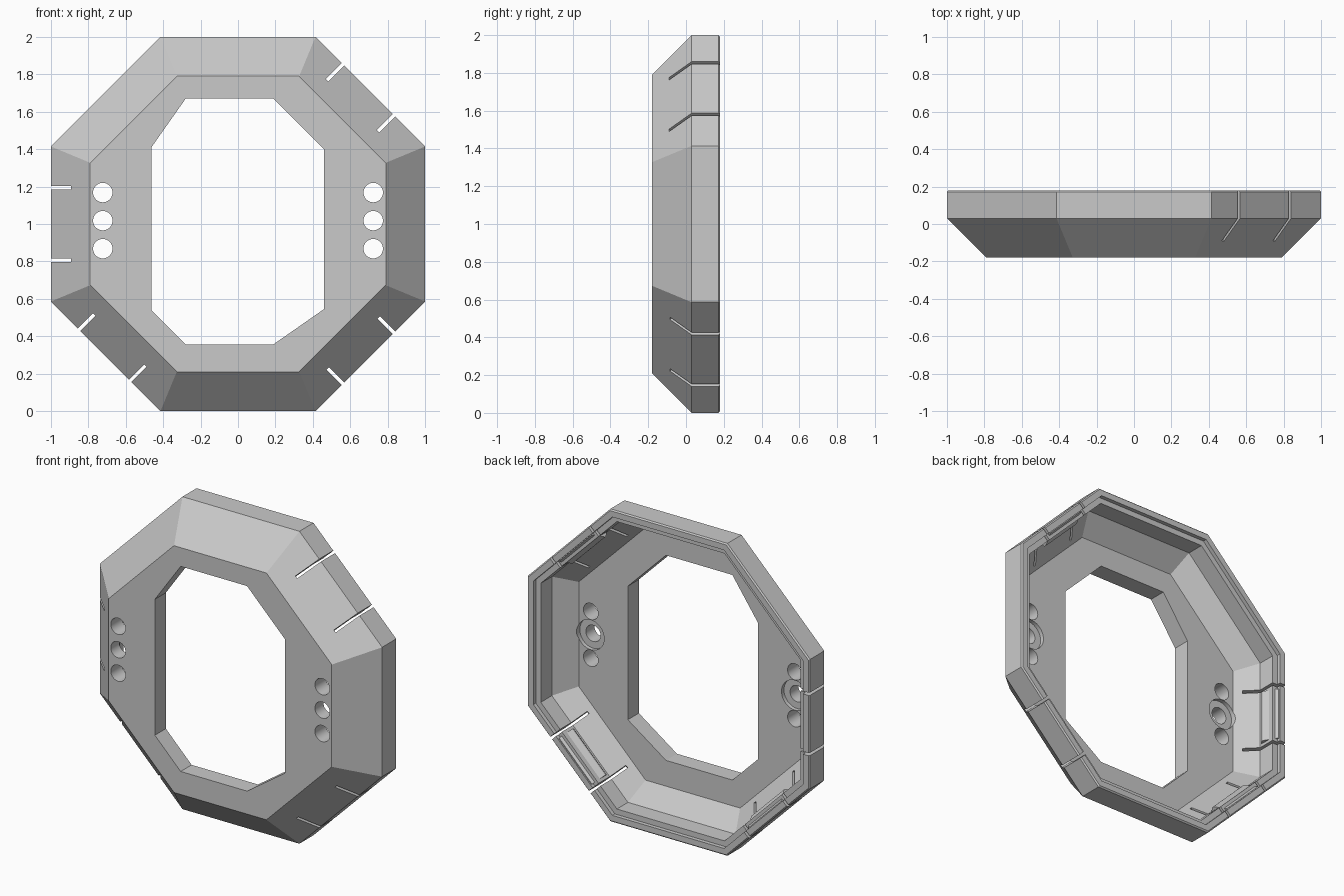
import bpy, bmesh, math
from mathutils import Vector

cube = bpy.data.objects.get("Cube")
if cube:
    bpy.data.objects.remove(cube, do_unlink=True)

grey = bpy.data.materials.new("light_grey")
grey.use_nodes = True
colour = (0.59, 0.59, 0.59, 1)
grey.diffuse_color = colour
grey.node_tree.nodes["Principled BSDF"].inputs["Base Color"].default_value = colour


def loft(name, loops):
    """Closed solid skinned through loops of equal length, capped at both ends."""
    bm = bmesh.new()
    rings = [[bm.verts.new(p) for p in loop] for loop in loops]
    n = len(rings[0])
    for a, b in zip(rings, rings[1:]):
        for i in range(n):
            j = (i + 1) % n
            bm.faces.new((a[i], a[j], b[j], b[i]))
    bm.faces.new(rings[0])
    bm.faces.new(rings[-1])
    bmesh.ops.recalc_face_normals(bm, faces=bm.faces)
    mesh = bpy.data.meshes.new(name)
    bm.to_mesh(mesh)
    bm.free()
    mesh.materials.append(grey)
    obj = bpy.data.objects.new(name, mesh)
    bpy.context.collection.objects.link(obj)
    return obj


def octagon(apothem, y):
    r = apothem / math.cos(math.pi / 8)
    angles = [math.pi / 8 + k * math.pi / 4 for k in range(8)]
    return [(r * math.cos(a), y, 1 + r * math.sin(a)) for a in angles]


def side_prism(name, degrees, profile, start, end):
    """Profile of (distance from centre, y), extruded along one octagon side."""
    a = math.radians(degrees)
    out = Vector((math.cos(a), 0, math.sin(a)))
    along = Vector((-math.sin(a), 0, math.cos(a)))
    middle = Vector((0, 0, 1))
    return loft(name, [[middle + out * r + along * s + Vector((0, y, 0))
                        for r, y in profile] for s in (start, end)])


def disc(name, x, z, radius, y0, y1):
    turns = [2 * math.pi * k / 40 for k in range(40)]
    return loft(name, [[(x + radius * math.cos(t), y, z + radius * math.sin(t))
                        for t in turns] for y in (y0, y1)])


def cut(target, cutter):
    cutter.hide_render = True
    mod = target.modifiers.new("cut", 'BOOLEAN')
    mod.operation = 'DIFFERENCE'
    mod.solver = 'EXACT'
    mod.object = cutter
    bpy.context.view_layer.objects.active = target
    bpy.ops.object.modifier_apply(modifier=mod.name)
    bpy.data.objects.remove(cutter, do_unlink=True)


# Hollow housing: bevelled front, straight rim with a rebate, inner floor
section = [(0.79, -0.18), (1, 0.03), (1, 0.172), (0.992, 0.18), (0.955, 0.18),
           (0.955, 0.155), (0.92, 0.155), (0.92, 0.043), (0.808, -0.069)]
housing = loft("housing", [octagon(r, y) for r, y in section])

# Central opening
opening = [(-0.28, 1.67), (0.19, 1.67), (0.46, 1.4), (0.46, 0.545),
           (0.19, 0.357), (-0.28, 0.357), (-0.463, 0.54), (-0.463, 1.41)]
cut(housing, loft("opening_cutter", [[(x, y, z) for x, z in opening] for y in (-0.3, 0.1)]))

# Screw holes, with a shallow recess behind each middle one
for x in (-0.723, 0.723):
    cut(housing, disc("recess_cutter", x, 1.018, 0.095, -0.094, 0.02))
    for step in (-1, 0, 1):
        cut(housing, disc("screw_cutter", x, 1.018 + step * 0.15, 0.052, -0.3, 0.05))

# Snap tabs: a pair of slots and a sloped inner catch on four sides
slot = [(0.78, 0.02), (0.945, -0.145), (1.1, -0.145), (1.1, 0.3), (0.78, 0.3)]
catch = [(0.925, 0.05), (0.9, 0.08), (0.9, 0.09), (0.95, 0.172), (0.96, 0.172)]
tabs = [(45, 0.014, -0.01), (180, 0, 0.015), (225, -0.008, 0), (315, -0.014, 0)]
for degrees, shift, inset in tabs:
    for s in (shift - 0.193, shift + 0.193):
        profile = [(r + inset, y) for r, y in slot]
        cut(housing, side_prism("slot_cutter", degrees, profile, s - 0.009, s + 0.009))
    side_prism("snap_catch", degrees, catch, shift - 0.165, shift + 0.165)

# Smooth the round holes only
bpy.ops.object.select_all(action='DESELECT')
housing.select_set(True)
bpy.context.view_layer.objects.active = housing
bpy.ops.object.shade_smooth_by_angle(angle=math.radians(25))
